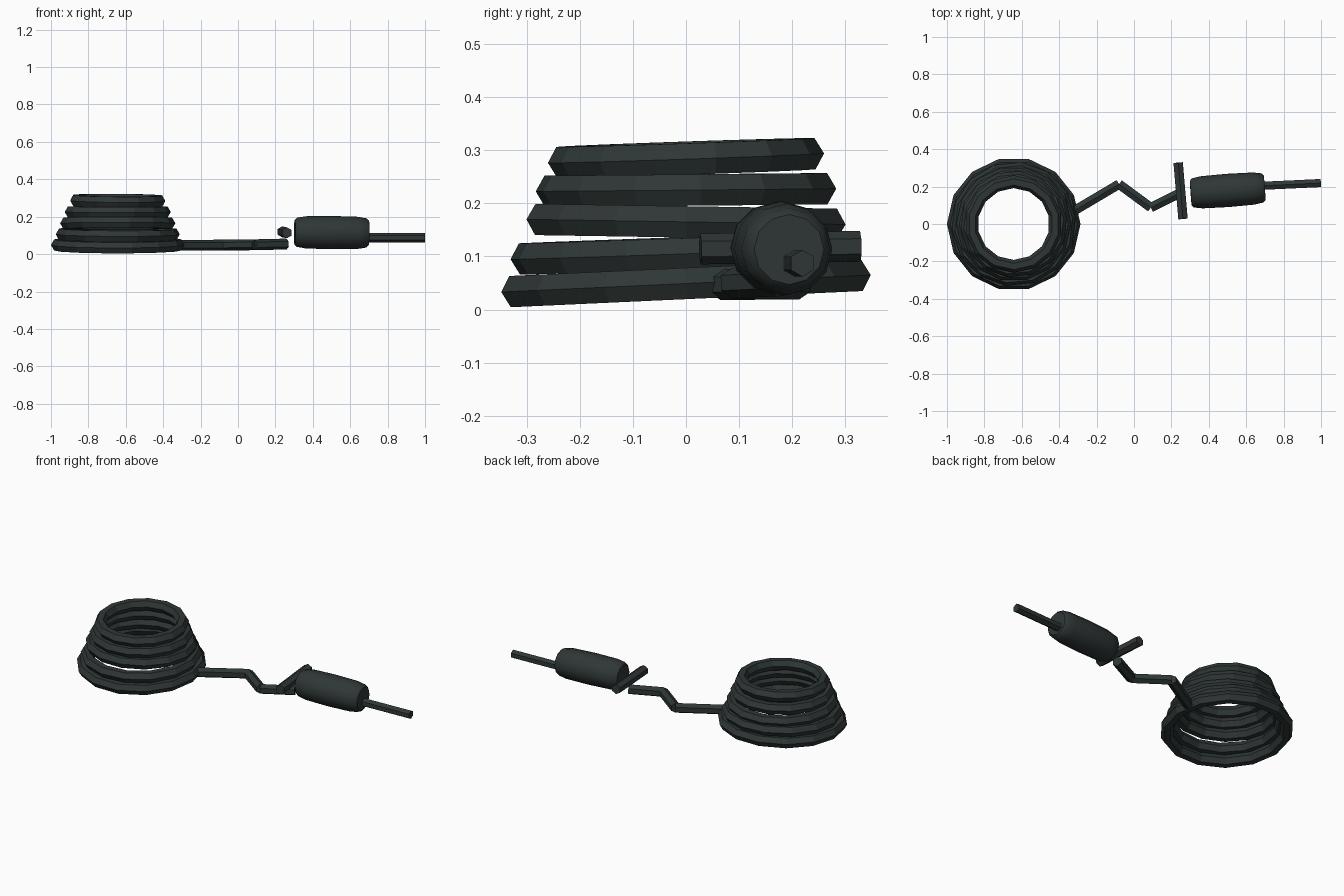
import bpy, bmesh, math
from mathutils import Vector

cube = bpy.data.objects.get("Cube")
if cube:
    bpy.data.objects.remove(cube, do_unlink=True)

dark = bpy.data.materials.new("dark_slate")
dark.use_nodes = True
colour = (0.028, 0.038, 0.037, 1)
dark.diffuse_color = colour
dark.node_tree.nodes["Principled BSDF"].inputs["Base Color"].default_value = colour


def lathe(name, start, end, profile, sides):
    """Solid of revolution from start to end; profile holds (fraction, radius)."""
    a, b = Vector(start), Vector(end)
    along = (b - a).normalized()
    side = along.cross(Vector((0, 0, 1))).normalized()
    up = side.cross(along)
    bm = bmesh.new()
    rings = []
    for t, r in profile:
        angles = [math.tau * i / sides for i in range(sides)]
        rings.append([bm.verts.new(a.lerp(b, t) + r * (up * math.cos(q) + side * math.sin(q)))
                      for q in angles])
    for lo, hi in zip(rings, rings[1:]):
        for i in range(sides):
            j = (i + 1) % sides
            bm.faces.new((lo[i], lo[j], hi[j], hi[i]))
    bm.faces.new(rings[0])
    bm.faces.new(rings[-1])
    bmesh.ops.recalc_face_normals(bm, faces=bm.faces)
    mesh = bpy.data.meshes.new(name)
    bm.to_mesh(mesh)
    bm.free()
    mesh.materials.append(dark)
    obj = bpy.data.objects.new(name, mesh)
    bpy.context.collection.objects.link(obj)
    return obj


def tube(name, start, end, radius):
    return lathe(name, start, end, [(0, radius), (1, radius)], 6)


# Stacked coils: outer radius, height, front-to-back slope, turn
MINOR = 0.034
coils = [(0.357, 0.049, 0.046, 0), (0.333, 0.106, 0.035, 0.1), (0.308, 0.165, -0.016, 0),
         (0.285, 0.225, 0.009, 0.1), (0.26, 0.285, 0.035, math.pi / 14)]
for n, (outer, z, slope, turn) in enumerate(coils, 1):
    bpy.ops.mesh.primitive_torus_add(
        major_segments=14, minor_segments=6, major_radius=outer - MINOR, minor_radius=MINOR,
        location=(-0.643, 0, z), rotation=(math.atan(slope), 0, turn))
    coil = bpy.context.object
    coil.name = f"coil_{n}"
    coil.data.materials.append(dark)

# Zigzag cord lying on the ground
path = [(-0.33, 0.065, 0.047), (-0.08, 0.213, 0.048), (0.09, 0.088, 0.05), (0.26, 0.172, 0.054)]
for n, (p, q) in enumerate(zip(path, path[1:]), 1):
    tube(f"cord_segment_{n}", p, q, 0.029)

# Crossbar, barrel grip and thin tip
tube("crossbar", (0.262, 0.027, 0.114), (0.236, 0.328, 0.119), 0.029)
grip = lathe("grip", (0.303, 0.165, 0.117), (0.699, 0.194, 0.113),
             [(0, 0.066), (0.03, 0.078), (0.15, 0.086), (0.5, 0.089),
              (0.85, 0.086), (0.97, 0.078), (1, 0.066)], 12)
tube("tip", (0.68, 0.204, 0.087), (0.999, 0.219, 0.087), 0.025)

bpy.ops.object.select_all(action='DESELECT')
grip.select_set(True)
bpy.context.view_layer.objects.active = grip
bpy.ops.object.shade_smooth_by_angle(angle=math.radians(40))
